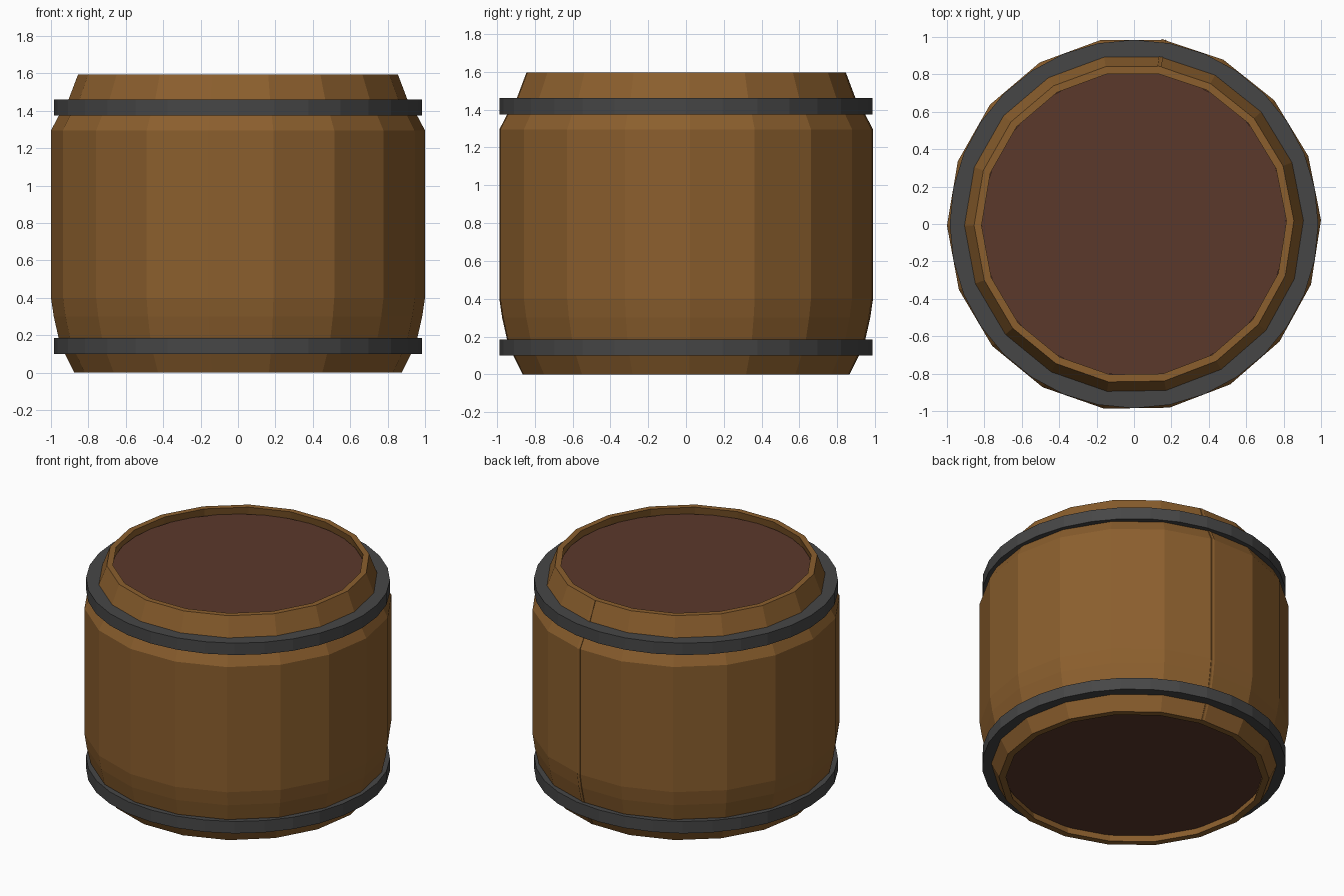
import bpy, bmesh, math

if "Cube" in bpy.data.objects:
    bpy.data.objects.remove(bpy.data.objects["Cube"])


def material(name, rgb):
    m = bpy.data.materials.new(name)
    m.diffuse_color = (*[(c / 255) ** 2.2 for c in rgb], 1)
    m.use_nodes = True
    m.node_tree.nodes["Principled BSDF"].inputs["Base Color"].default_value = m.diffuse_color
    return m


WOOD = material("oak_brown", (138, 95, 49))
LID = material("dark_red_wood", (91, 59, 47))
IRON = material("iron_grey", (72, 72, 72))


def lathe(name, profile, count, mat, start=0.0, step=None):
    """Sweep a closed (radius, z) profile; a custom step leaves the sweep open and capped."""
    closed = step is None
    step = step or 360 / count
    bm = bmesh.new()
    rings = []
    for i in range(count if closed else count + 1):
        a = math.radians(start + i * step)
        rings.append([bm.verts.new((r * math.cos(a), r * math.sin(a), z)) for r, z in profile])
    n = len(profile)
    for i in range(count):
        a, b = rings[i], rings[(i + 1) % len(rings)]
        for j in range(n):
            k = (j + 1) % n
            bm.faces.new((a[j], b[j], b[k], a[k]))
    if not closed:
        bm.faces.new(rings[0])
        bm.faces.new(rings[-1])
    bmesh.ops.recalc_face_normals(bm, faces=bm.faces)
    me = bpy.data.meshes.new(name)
    bm.to_mesh(me)
    bm.free()
    me.materials.append(mat)
    ob = bpy.data.objects.new(name, me)
    bpy.context.collection.objects.link(ob)
    return ob


# Staves: eighteen flat boards, the last slightly overlapping the first at the back
staves = [(0.875, 0), (0.925, 0.10), (0.96, 0.19), (0.985, 0.30), (1.0, 0.40),
          (1.0, 1.295), (0.955, 1.38), (0.91, 1.45), (0.855, 1.595),
          (0.815, 1.595), (0.85, 1.45), (0.93, 1.29), (0.93, 0.40), (0.83, 0)]
lathe("staves", staves, 18, WOOD, 80.1, 20.08)

# Iron hoops
for name, z in (("lower_hoop", 0.10), ("upper_hoop", 1.375)):
    lathe(name, [(0.985, z), (0.985, z + 0.085), (0.88, z + 0.085), (0.88, z)], 32, IRON)

# Recessed end boards
for name, z, r in (("bottom_board", 0.05, 0.84), ("top_board", 1.515, 0.815)):
    bpy.ops.mesh.primitive_cylinder_add(vertices=32, radius=r, depth=0.03, location=(0, 0, z + 0.015))
    ob = bpy.context.object
    ob.name = name
    ob.data.materials.append(LID)
